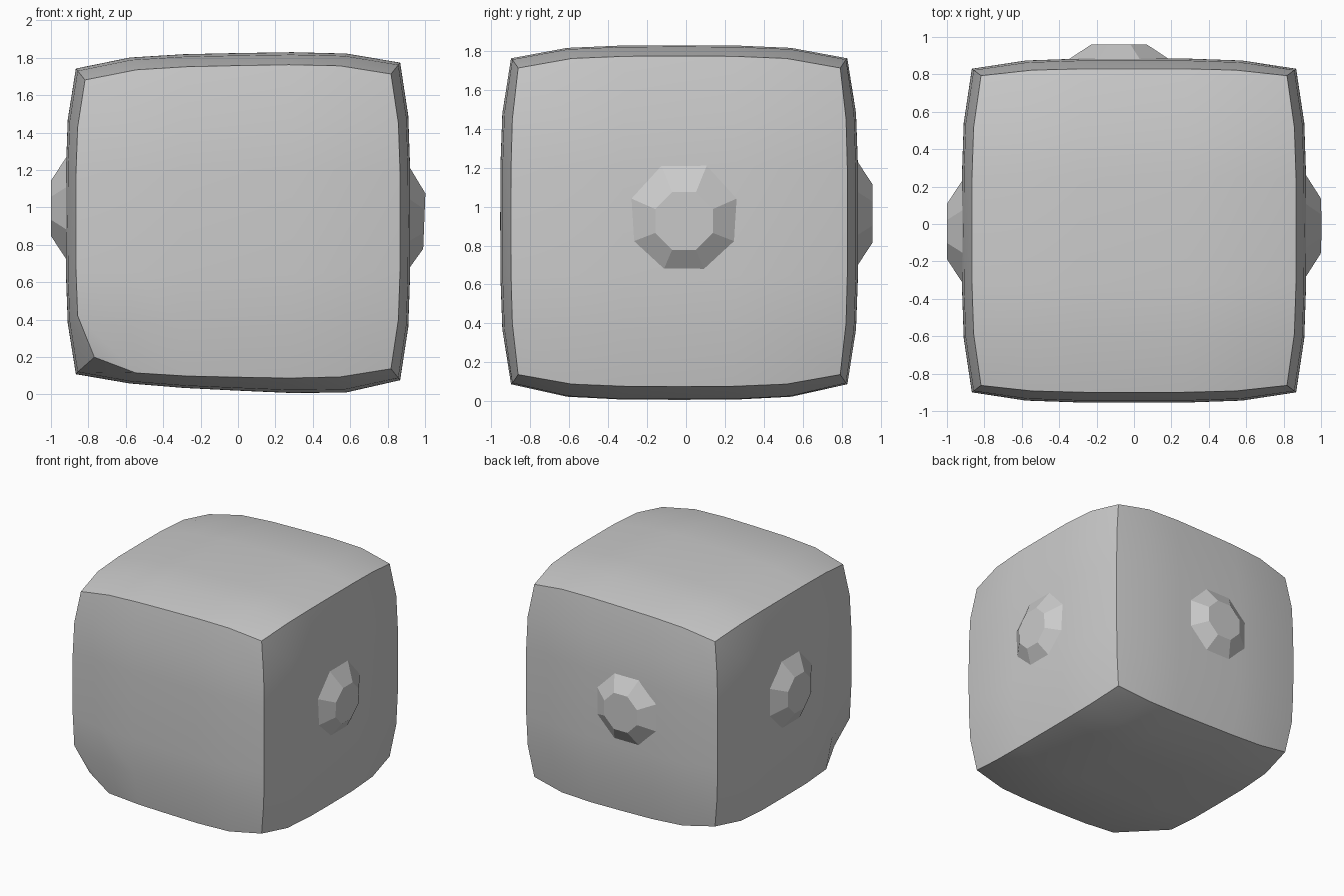
import bpy, bmesh, math
from itertools import product
from mathutils import Vector, Matrix

if "Cube" in bpy.data.objects:
    bpy.data.objects.remove(bpy.data.objects["Cube"])

# Half sizes of the block at face centres, edge middles and corners
HALF = {1: (.921, .92, .9), 2: (.867, .865, .833), 3: (.818, .828, .772)}
CENTRE = Vector((0, -.035, .925))


def swell(t):
    return 1 - t ** 4


def weight(i, t):
    return swell(t) if i == 0 else (1 + i * t - swell(t)) / 2


def node(ijk):
    half = HALF[sum(map(abs, ijk))]
    q = CENTRE + Vector([s * h for s, h in zip(ijk, half)])
    q.z += .016 * ijk[0] * ijk[2]  # block is slightly taller on the right
    return q


def finish(bm, name):
    bmesh.ops.recalc_face_normals(bm, faces=bm.faces)
    mesh = bpy.data.meshes.new(name)
    bm.to_mesh(mesh)
    bm.free()
    ob = bpy.data.objects.new(name, mesh)
    bpy.context.collection.objects.link(ob)
    return ob


# Block: gridded cube swollen through the face, edge and corner points
nodes = [ijk for ijk in product((-1, 0, 1), repeat=3) if any(ijk)]
bm = bmesh.new()
bmesh.ops.create_cube(bm, size=2)
bmesh.ops.subdivide_edges(bm, edges=bm.edges[:], cuts=5, use_grid_fill=True)
for v in bm.verts:
    p = v.co.copy()
    q = Vector()
    for ijk in nodes:
        q += node(ijk) * math.prod(weight(i, t) for i, t in zip(ijk, p))
    if p.z < -.99:  # underside leans down to the right
        q.z -= .025 * (p.x + .2) * swell(p.x) * swell(p.y)
    if max(p) < -.99:  # blunted corner
        q += Vector((.05, .04, .03))
    v.co = q
block = finish(bm, "block")
bpy.context.view_layer.objects.active = block
block.select_set(True)
bpy.ops.object.shade_smooth_by_angle(angle=math.radians(35))


# Faceted octagonal studs on three sides
def stud(name, base, direction, height=.09):
    bm = bmesh.new()
    c = math.cos(math.pi / 8)
    bmesh.ops.create_cone(bm, cap_ends=True, segments=8, radius1=.285 / c,
                          radius2=.148 / c, depth=height,
                          matrix=Matrix.Translation((0, 0, height / 2))
                          @ Matrix.Rotation(math.pi / 8, 4, 'Z'))
    turn = Vector(direction).to_track_quat('Z', 'Y').to_matrix().to_4x4()
    bm.transform(Matrix.Translation(base) @ turn)
    finish(bm, name)


stud("right_stud", (.906, -.01, .93), (1, 0, -.04))
stud("left_stud", (-.91, -.04, .995), (-1, 0, 0))
stud("back_stud", (-.08, .87, .965), (0, 1, 0))
